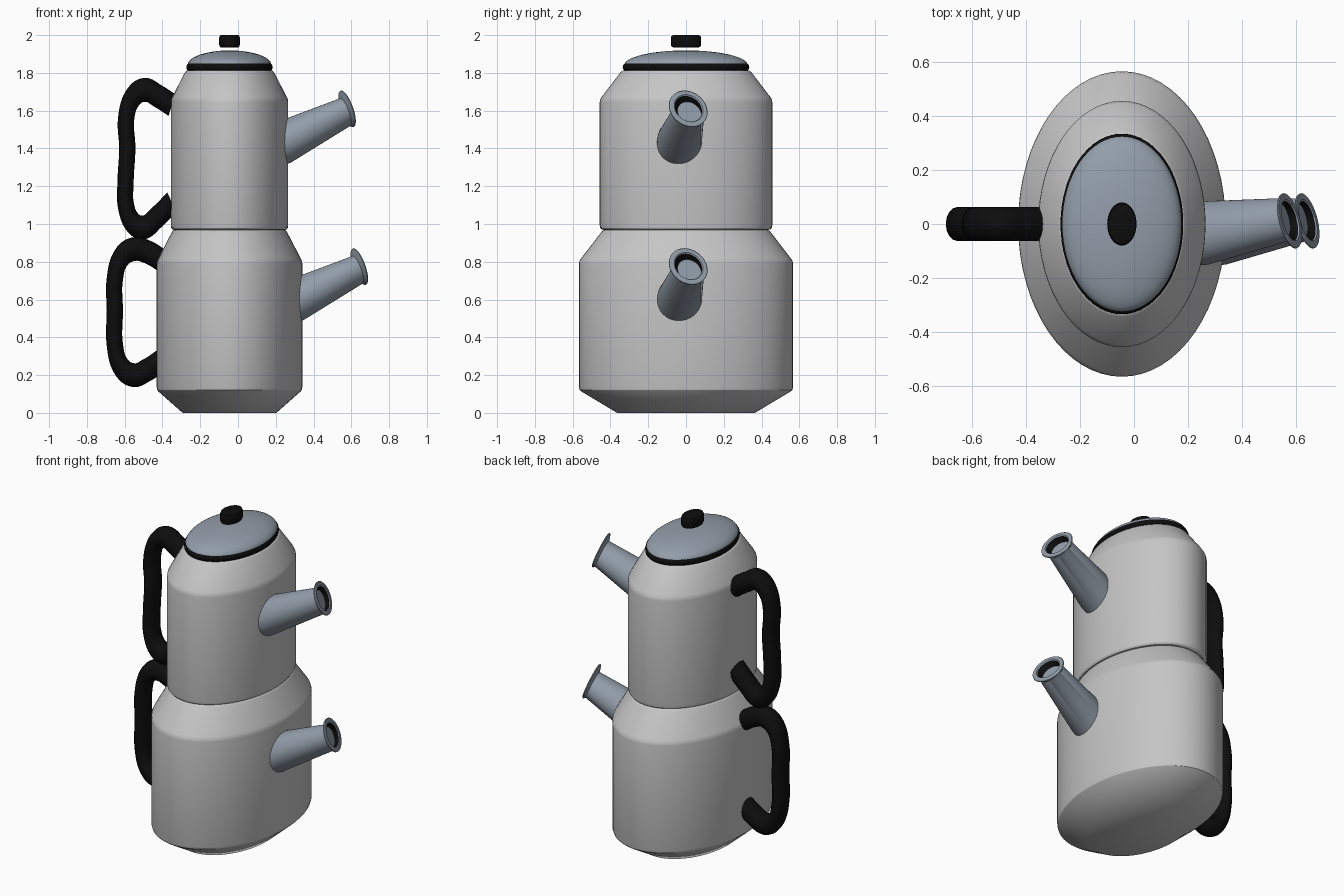
import bpy, bmesh, math
from mathutils import Vector

if "Cube" in bpy.data.objects:
    bpy.data.objects.remove(bpy.data.objects["Cube"])

SQUASH = 0.68      # the whole pot is oval: narrower in x
CENTRE = -0.045    # x of the body axis
SEG = 64


def material(name, rgb):
    m = bpy.data.materials.new(name)
    m.use_nodes = True
    m.diffuse_color = (*rgb, 1)
    m.node_tree.nodes["Principled BSDF"].inputs["Base Color"].default_value = (*rgb, 1)
    return m


ALUMINIUM = material("pale aluminium", (0.56, 0.56, 0.56))
STEEL = material("blue grey steel", (0.29, 0.34, 0.40))
BLACK = material("black plastic", (0.004, 0.004, 0.004))


def smooth(obj):
    bpy.ops.object.select_all(action='DESELECT')
    obj.select_set(True)
    bpy.context.view_layer.objects.active = obj
    bpy.ops.object.shade_smooth_by_angle(angle=math.radians(32))


def place(obj):
    bpy.context.collection.objects.link(obj)
    obj.location.x = CENTRE
    obj.scale.x = SQUASH


def loft(name, rings, mats, dark_bands=()):
    """Skin circles given as (centre, normal, radius); cap both ends."""
    bm = bmesh.new()
    loops = []
    for centre, normal, radius in rings:
        n = Vector(normal).normalized()
        side = Vector((0, 1, 0))
        u = (side - n * side.dot(n)).normalized()
        v = n.cross(u)
        loops.append([bm.verts.new(Vector(centre) + radius * (u * math.cos(a) + v * math.sin(a)))
                      for a in (math.tau * i / SEG for i in range(SEG))])
    for band, (low, high) in enumerate(zip(loops, loops[1:])):
        for i in range(SEG):
            j = (i + 1) % SEG
            face = bm.faces.new((low[i], low[j], high[j], high[i]))
            face.material_index = 1 if band in dark_bands else 0
    bm.faces.new(loops[0][::-1])
    bm.faces.new(loops[-1])
    bmesh.ops.recalc_face_normals(bm, faces=bm.faces)
    mesh = bpy.data.meshes.new(name)
    bm.to_mesh(mesh)
    bm.free()
    for m in mats:
        mesh.materials.append(m)
    obj = bpy.data.objects.new(name, mesh)
    place(obj)
    smooth(obj)
    return obj


def turned(name, profile, mat):
    """Round part from a (radius, height) profile."""
    return loft(name, [((0, 0, z), (0, 0, 1), r) for r, z in profile], [mat])


def local_x(x):
    return (x - CENTRE) / SQUASH


# Pot bodies
turned("lower_pot", [(0.365, 0), (0.55, 0.111), (0.562, 0.12), (0.567, 0.135),
                     (0.567, 0.79), (0.564, 0.805), (0.555, 0.818),
                     (0.45, 0.955), (0.44, 0.966), (0.42, 0.972)], ALUMINIUM)
turned("upper_pot", [(0.43, 0.968), (0.445, 0.971), (0.454, 0.98), (0.457, 0.995),
                     (0.457, 1.645), (0.454, 1.66), (0.446, 1.673),
                     (0.345, 1.805), (0.335, 1.812), (0.32, 1.815)], ALUMINIUM)

# Lid with its black seal and knob
seal = [(0.313 + 0.022 * math.cos(a), 1.83 + 0.022 * math.sin(a))
        for a in (math.pi * (i / 12 - 0.5) for i in range(13))]
turned("lid_seal", seal, BLACK)
dome = [(0.326 * math.cos(a), 1.842 + 0.077 * math.sin(a))
        for a in (math.pi / 2 * i / 14 for i in range(14))]
turned("lid", dome, STEEL)
turned("lid_knob", [(0.066, 1.935), (0.075, 1.938), (0.08, 1.947),
                    (0.08, 1.988), (0.075, 1.997), (0.066, 2.0)], BLACK)


# Handles: round tubes along a bent path
def handle(name, path):
    curve = bpy.data.curves.new(name, 'CURVE')
    curve.dimensions = '3D'
    curve.bevel_depth = 0.063
    curve.bevel_resolution = 6
    curve.resolution_u = 8
    curve.use_fill_caps = True
    spline = curve.splines.new('BEZIER')
    spline.bezier_points.add(len(path) - 1)
    for point, (x, z) in zip(spline.bezier_points, path):
        point.co = (local_x(x), 0, z)
        point.handle_left_type = point.handle_right_type = 'AUTO'
    curve.materials.append(BLACK)
    obj = bpy.data.objects.new(name, curve)
    place(obj)
    bpy.ops.object.select_all(action='DESELECT')
    obj.select_set(True)
    bpy.context.view_layer.objects.active = obj
    bpy.ops.object.convert(target='MESH')
    smooth(bpy.context.object)


handle("upper_handle", [(-0.35, 1.63), (-0.42, 1.675), (-0.495, 1.71), (-0.56, 1.665),
                        (-0.592, 1.56), (-0.586, 1.40), (-0.595, 1.23), (-0.592, 1.09),
                        (-0.555, 1.005), (-0.50, 0.982), (-0.43, 1.035), (-0.35, 1.115)])
handle("lower_handle", [(-0.41, 0.812), (-0.475, 0.85), (-0.55, 0.867), (-0.62, 0.82),
                        (-0.652, 0.71), (-0.652, 0.54), (-0.652, 0.36), (-0.622, 0.25),
                        (-0.555, 0.2), (-0.48, 0.228), (-0.41, 0.275)])


# Spouts: tapered tube, tilted flange, dark recessed mouth
def spout(name, dx, dz):
    def at(x, y, z):
        return Vector((local_x(x + dx), y, z + dz))
    axis = Vector((0.93, 0.12, 0.33)).normalized()
    tilt = Vector((0.79, 0.36, 0.47)).normalized()
    root = at(0.27, -0.033, 1.443)
    lip = at(0.578, 0.012, 1.61)
    tip = at(0.572, 0.022, 1.597)
    root_normal = (0.98, 0.08, 0.15)
    loft(name, [(root - axis * 0.12, root_normal, 0.11),
                (root, root_normal, 0.118),
                (tip - tilt * 0.012, tilt, 0.084),
                (lip - tilt * 0.008, tilt, 0.104),
                (lip - tilt * 0.004, tilt, 0.109),
                (lip + tilt * 0.002, tilt, 0.109),
                (lip + tilt * 0.006, tilt, 0.104),
                (lip + tilt * 0.006, tilt, 0.082),
                (lip, tilt, 0.077),
                (tip - axis * 0.03, tilt, 0.068)], [STEEL, BLACK], dark_bands=(8,))


spout("upper_spout", 0, 0)
spout("lower_spout", 0.065, -0.835)
